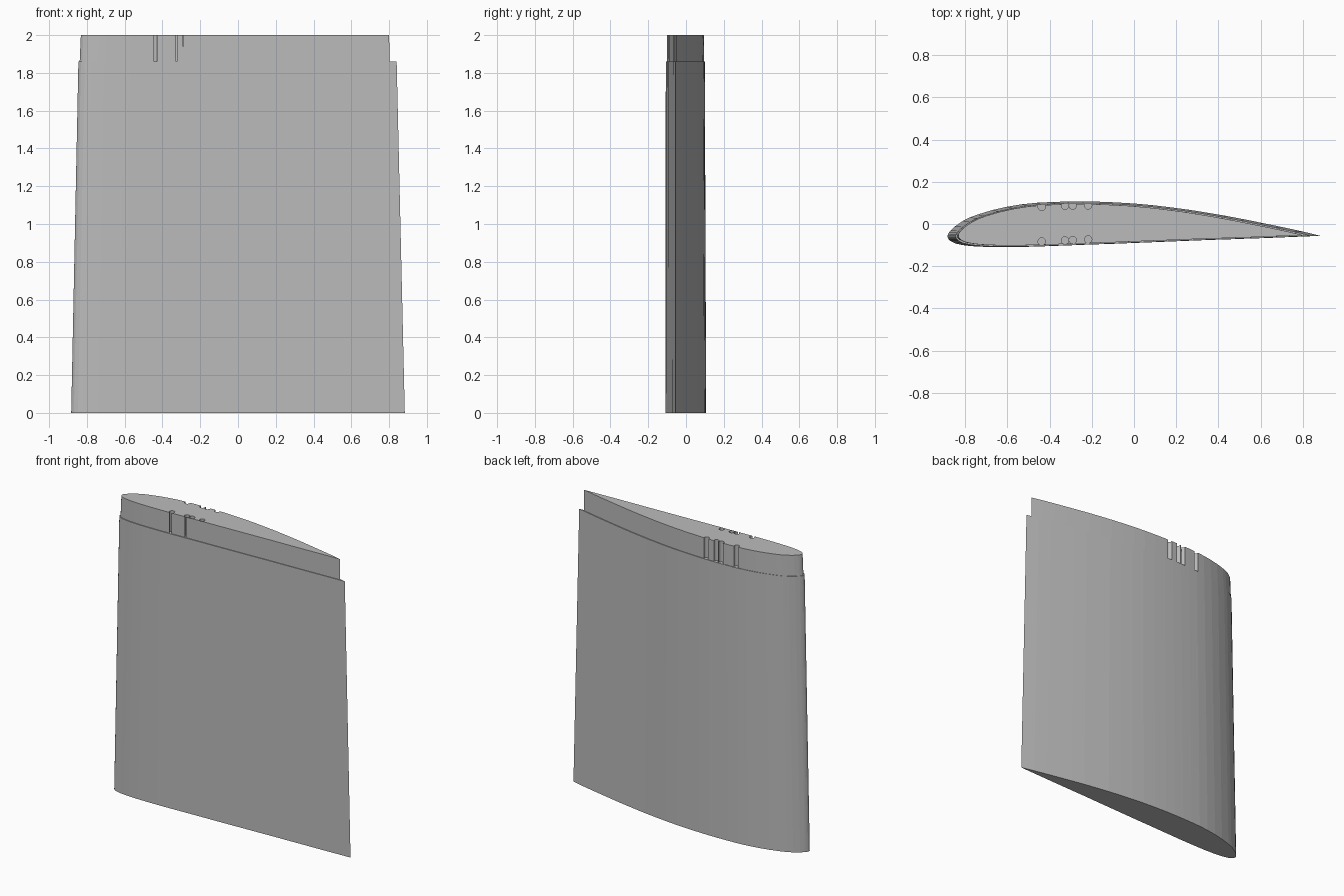
import bpy, bmesh
from mathutils import Matrix, Vector

default_cube = bpy.data.objects.get("Cube")
if default_cube:
    bpy.data.objects.remove(default_cube, do_unlink=True)

# One plain grey for the whole panel
GREY = (0.5, 0.5, 0.5, 1.0)
material = bpy.data.materials.new("plain grey")
material.use_nodes = True
material.diffuse_color = GREY
material.node_tree.nodes["Principled BSDF"].inputs["Base Color"].default_value = GREY

# Aerofoil stations in thousandths of the chord: along, upper, lower
STATIONS = [
    (1, 4, -6), (4, 9, -10), (8, 14, -14), (20, 25, -20), (40, 39, -24.5),
    (60, 49, -27), (80, 56.5, -28.5), (120, 68.5, -30), (160, 77.5, -30),
    (200, 84, -29.5), (240, 88, -28.5), (280, 90, -27), (320, 91.2, -25.6),
    (360, 91.5, -24), (400, 91, -22.6), (450, 89, -21), (500, 86, -19),
    (550, 81.5, -17), (600, 75.6, -15), (650, 69, -13), (700, 61, -11),
    (750, 52.5, -9.5), (800, 43, -7.6), (850, 33, -6), (900, 22.7, -4),
    (950, 12, -2),
]


def aerofoil(nose, tail, base_y, thickness, z):
    """Closed outline from the nose over the upper side, back along the lower."""
    upper = [(s[0], s[1]) for s in STATIONS]
    lower = [(s[0], s[2]) for s in reversed(STATIONS)]
    outline = [(0, 0)] + upper + [(1000, 0)] + lower
    return [Vector((nose + (tail - nose) * a / 1000,
                    base_y + thickness * h / 1000, z)) for a, h in outline]


def add_object(name, bm):
    bmesh.ops.recalc_face_normals(bm, faces=bm.faces[:])
    mesh = bpy.data.meshes.new(name)
    bm.to_mesh(mesh)
    bm.free()
    mesh.materials.append(material)
    obj = bpy.data.objects.new(name, mesh)
    bpy.context.scene.collection.objects.link(obj)
    return obj


def loft(name, bottom, top):
    """Join two matching outlines with walls and close both ends."""
    bm = bmesh.new()
    low = [bm.verts.new(p) for p in bottom]
    high = [bm.verts.new(p) for p in top]
    count = len(low)
    for i in range(count):
        j = (i + 1) % count
        bm.faces.new((low[i], low[j], high[j], high[i]))
    bm.faces.new(low[::-1])
    bm.faces.new(high)
    return add_object(name, bm)


# Tapered main panel
SHOULDER = 1.86
loft("wing_panel",
     aerofoil(-0.883, 0.883, -0.056, 1.78, 0),
     aerofoil(-0.845, 0.84, -0.056, 1.7, SHOULDER))

# Slimmer joining tongue on the end
tongue = loft("joining_tongue",
              aerofoil(-0.839, 0.803, -0.053, 1.62, SHOULDER - 0.02),
              aerofoil(-0.832, 0.8, -0.053, 1.61, 2))

# Round channels down both sides of the tongue
GROOVES = [(-0.437, 0.081, -0.083), (-0.327, 0.087, -0.078),
           (-0.29, 0.087, -0.076), (-0.217, 0.088, -0.073)]
bm = bmesh.new()
for x, back, front in GROOVES:
    for y in (back, front):
        bmesh.ops.create_cone(
            bm, cap_ends=True, segments=16, radius1=0.0175, radius2=0.0175,
            depth=0.4, matrix=Matrix.Translation((x, y, SHOULDER + 0.19)))
cutter = add_object("groove_cutter", bm)
cutter.hide_render = True

cut = tongue.modifiers.new("grooves", "BOOLEAN")
cut.operation = "DIFFERENCE"
cut.solver = "EXACT"
cut.object = cutter
bpy.context.view_layer.objects.active = tongue
bpy.ops.object.modifier_apply(modifier=cut.name)
bpy.data.objects.remove(cutter, do_unlink=True)
